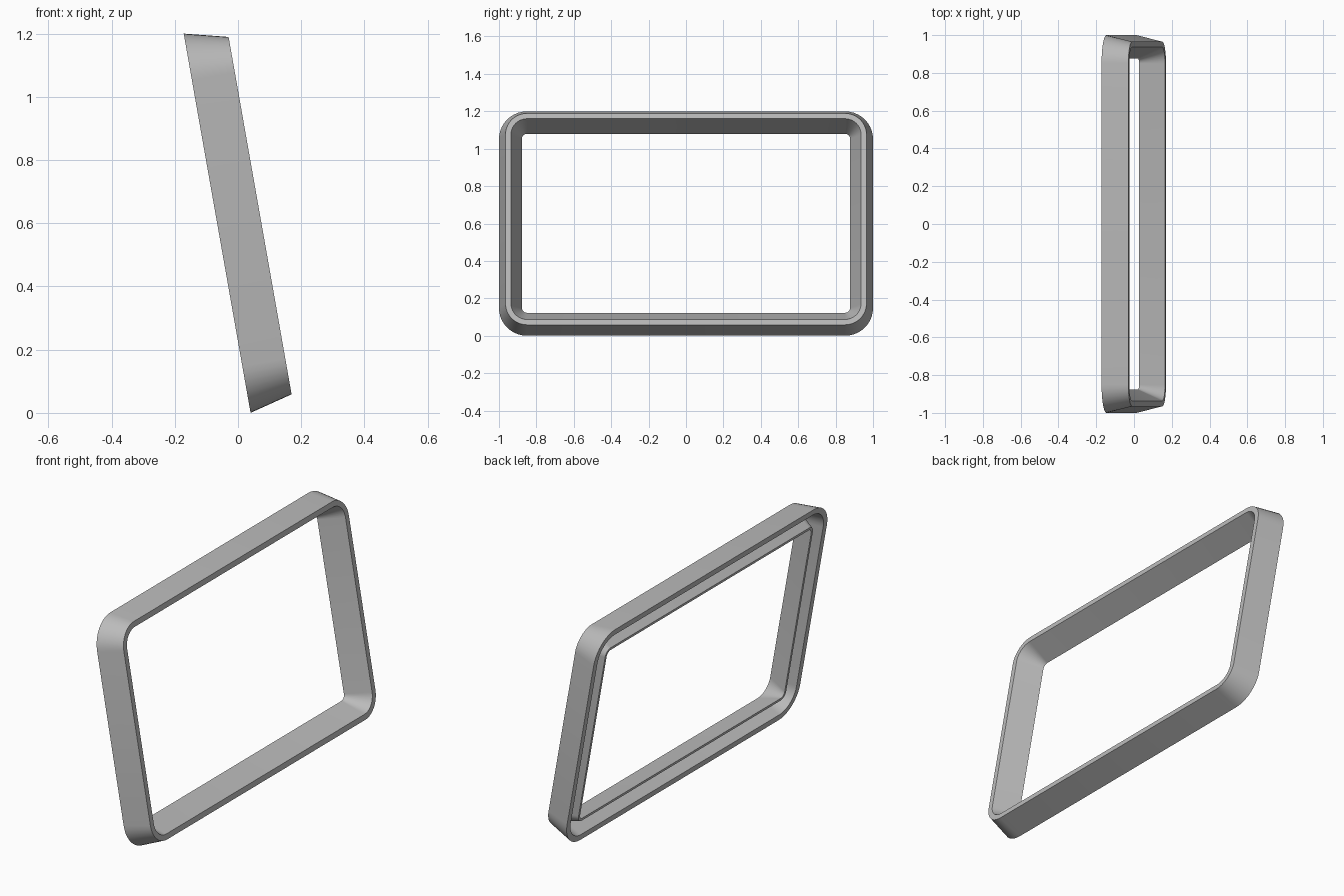
import bpy, bmesh, math
from mathutils import Matrix, Vector

cube = bpy.data.objects.get("Cube")
if cube:
    bpy.data.objects.remove(cube, do_unlink=True)

HALF_W, HALF_H, RADIUS, STEPS = 1.0, 0.609, 0.15, 10

# Cross-section of the frame: (inset from the outer edge, depth)
PROFILE = [(0, 0), (0.035, 0.138), (0.064, 0.138), (0.123, 0.008),
           (0.109, 0.008), (0.067, 0.1), (0.057, 0.1), (0.032, 0)]


def rounded_ring(inset, depth):
    """Points of a rounded rectangle, shrunk by the inset."""
    r = RADIUS - inset
    points = []
    for corner, (sy, sz) in enumerate([(1, 1), (-1, 1), (-1, -1), (1, -1)]):
        for i in range(STEPS + 1):
            a = math.pi / 2 * (corner + i / STEPS)
            points.append(Vector((depth,
                                  sy * (HALF_W - RADIUS) + r * math.cos(a),
                                  sz * (HALF_H - RADIUS) + r * math.sin(a))))
    return points


# Sweep the cross-section around the rounded rectangle
bm = bmesh.new()
rings = [[bm.verts.new(p) for p in rounded_ring(*point)] for point in PROFILE]
for k, ring in enumerate(rings):
    following = rings[(k + 1) % len(rings)]
    for i in range(len(ring)):
        j = (i + 1) % len(ring)
        bm.faces.new((ring[i], ring[j], following[j], following[i]))
bmesh.ops.recalc_face_normals(bm, faces=bm.faces)

# Lean the frame back and stand it on the ground
lean = Matrix.Rotation(math.radians(-10), 4, 'Y')
bm.transform(Matrix.Translation((-0.066, 0, 0.6)) @ lean)

mesh = bpy.data.meshes.new("bezel_frame")
bm.to_mesh(mesh)
bm.free()
frame = bpy.data.objects.new("bezel_frame", mesh)
bpy.context.collection.objects.link(frame)

# Plain grey finish
grey = bpy.data.materials.new("grey")
grey.use_nodes = True
colour = (0.5, 0.5, 0.5, 1)
grey.diffuse_color = colour
grey.node_tree.nodes["Principled BSDF"].inputs["Base Color"].default_value = colour
mesh.materials.append(grey)

bpy.ops.object.select_all(action='DESELECT')
frame.select_set(True)
bpy.context.view_layer.objects.active = frame
bpy.ops.object.shade_smooth_by_angle(angle=math.radians(30))
